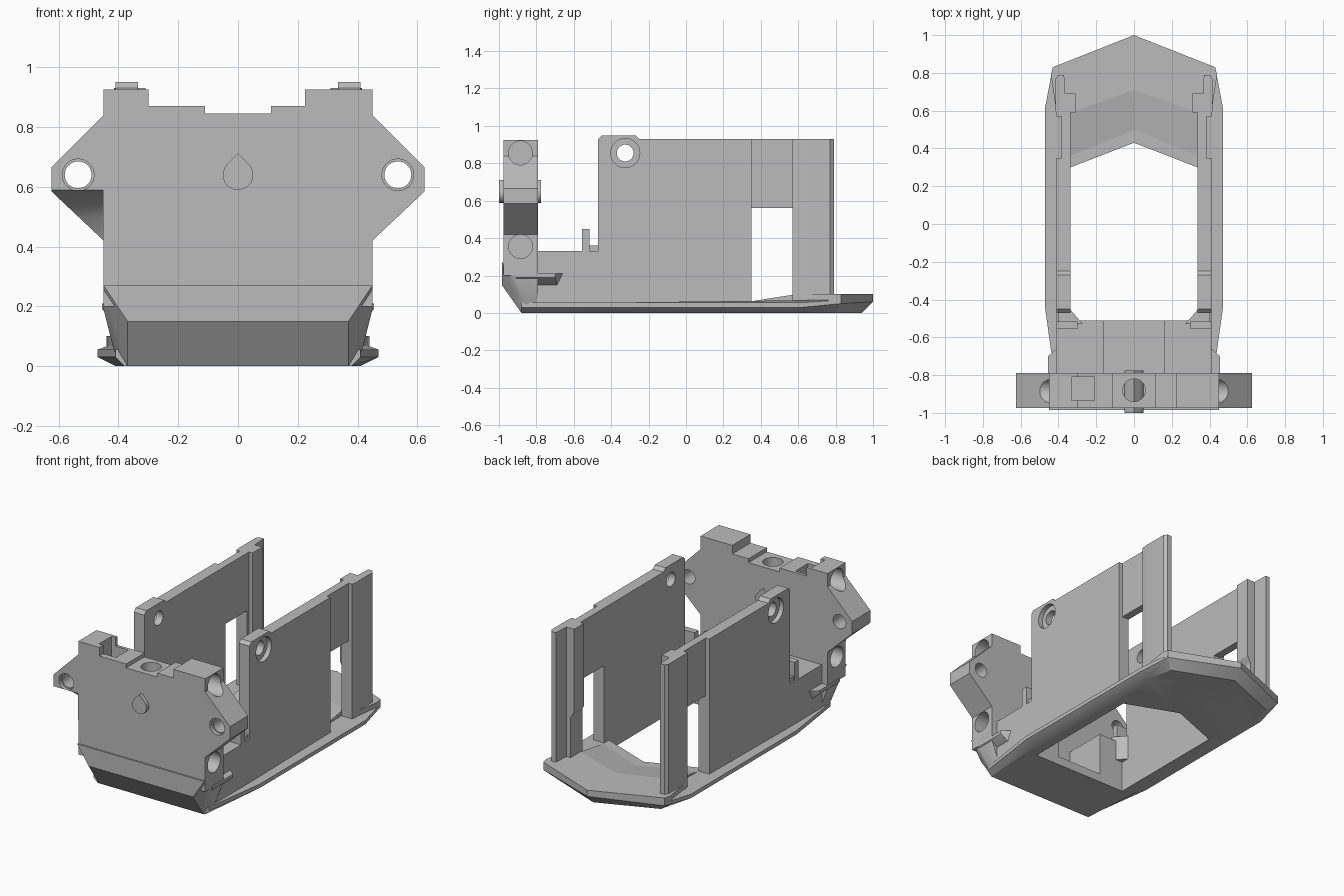
import bpy, bmesh, math
from mathutils import Vector

if "Cube" in bpy.data.objects:
    bpy.data.objects.remove(bpy.data.objects["Cube"])

grey = bpy.data.materials.new("plain_grey")
grey.diffuse_color = (0.5, 0.5, 0.5, 1)
grey.use_nodes = True
grey.node_tree.nodes["Principled BSDF"].inputs["Base Color"].default_value = grey.diffuse_color


def finish(name, bm):
    bmesh.ops.recalc_face_normals(bm, faces=bm.faces)
    me = bpy.data.meshes.new(name)
    bm.to_mesh(me)
    bm.free()
    ob = bpy.data.objects.new(name, me)
    me.materials.append(grey)
    bpy.context.collection.objects.link(ob)
    return ob


def loft(name, rings):
    """Closed solid through rings of equal point count."""
    bm = bmesh.new()
    rs = [[bm.verts.new(p) for p in r] for r in rings]
    n = len(rs[0])
    for a, b in zip(rs, rs[1:]):
        for i in range(n):
            j = (i + 1) % n
            bm.faces.new((a[i], a[j], b[j], b[i]))
    bm.faces.new(rs[0])
    bm.faces.new(rs[-1])
    return finish(name, bm)


def prism(name, pts, axis, a, b):
    """Extrude a 2D outline along an axis from a to b."""
    put = {'x': lambda p, t: (t, p[0], p[1]),
           'y': lambda p, t: (p[0], t, p[1]),
           'z': lambda p, t: (p[0], p[1], t)}[axis]
    return loft(name, [[put(p, t) for p in pts] for t in (a, b)])


def box(name, x, y, z):
    return prism(name, [(x[0], y[0]), (x[1], y[0]), (x[1], y[1]), (x[0], y[1])], 'z', *z)


def hull(name, pts):
    bm = bmesh.new()
    for p in pts:
        bm.verts.new(p)
    bmesh.ops.convex_hull(bm, input=bm.verts)
    bmesh.ops.dissolve_limit(bm, angle_limit=0.01, verts=bm.verts, edges=bm.edges)
    return finish(name, bm)


def disc(c, r, axis, a, b, n=32):
    pts = [(c[0] + r * math.cos(2 * math.pi * i / n),
            c[1] + r * math.sin(2 * math.pi * i / n)) for i in range(n)]
    return prism("cutter", pts, axis, a, b)


def combine(ob, others, op='DIFFERENCE'):
    for c in others:
        m = ob.modifiers.new(op, 'BOOLEAN')
        m.operation, m.object, m.solver = op, c, 'EXACT'
        bpy.context.view_layer.objects.active = ob
        bpy.ops.object.modifier_apply(modifier=m.name)
        bpy.data.objects.remove(c)
    return ob


def both(pts):
    """Add the mirror image of a right-hand outline listed front to back."""
    return pts + [(-x, *r) for x, *r in reversed(pts) if abs(x) > 1e-6]


# Base plate: pointed rear, chamfered underside, large opening
low = both([(.38, -.88, 0), (.41, -.45, 0), (.41, .6, 0), (.375, .79, 0), (0, .94, 0)])
mid = both([(.41, -.88, .03), (.47, -.45, .03), (.47, .62, .03), (.43, .83, .05), (0, 1, .06)])
top = both([(.41, -.88, .055), (.47, -.45, .055), (.47, .62, .055), (.43, .83, .07), (0, 1, .08)])
base = loft("base_plate", [low, mid, top])
opening = both([(.335, -.51), (.335, .3), (0, .43)])
combine(base, [prism("cutter", opening, 'z', -.1, .3)])

# Raised rear nose and the ramp leading up to it
nose = [(0, 1), (-.43, .83), (-.44, .79), (-.41, .59), (-.335, .59), (0, .71),
        (.335, .59), (.41, .59), (.44, .79), (.43, .83)]
prism("rear_nose", nose, 'z', .06, .1)
for s, side in ((1, "right"), (-1, "left")):
    hull("rear_ramp_" + side, [(0, .71, .1), (s * .335, .59, .1), (0, .43, .055),
                               (s * .335, .3, .055), (0, .71, .04), (s * .335, .59, .04)])

    # Side wall with bolt boss, counterbored hole
    wall = prism("side_wall_" + side,
                 [(-.8, .03), (-.8, .33), (-.47, .33), (-.47, .93), (-.45, .95),
                  (-.27, .95), (-.25, .93), (.35, .93), (.35, .03)], 'x', s * .335, s * .41)
    combine(wall, [disc((-.325, .855), .045, 'x', s * .3, s * .5),
                   disc((-.325, .855), .078, 'x', s * .38, s * .5)])

    # Thin panel above the window, rear post and its inner rail
    box("window_panel_" + side, (s * .335, s * .385), (.34, .58), (.56, .93))
    prism("rear_post_" + side, [(s * .335, .57), (s * .41, .57), (s * .415, .6), (s * .415, .77),
                                (s * .4, .79), (s * .37, .79), (s * .365, .69),
                                (s * .335, .69)], 'z', .05, .93)
    hull("inner_rail_" + side, [(s * x, y, z) for y in (.59, .69)
                                for x, z in ((.31, .93), (.31, .4), (.345, .34), (.345, .93))])

    # Front ledge with stop tab and fillet wedge
    box("front_ledge_" + side, (s * .16, s * .4), (-.82, -.51), (.04, .33))
    box("stop_tab_" + side, (s * .3, s * .41), (-.555, -.515), (.3, .45))
    hull("tab_gusset_" + side, [(s * x, y, z) for z in (.2, .36)
                                for x, y in ((.27, -.53), (.34, -.45), (.4, -.45), (.4, -.53))])

    # Flared side lip
    hull("side_lip_" + side, [(s * .36, -.9, .13), (s * .36, -.67, .13), (s * .41, -.9, .15),
                              (s * .41, -.69, .15), (s * .455, -.91, .19), (s * .455, -.70, .19),
                              (s * .455, -.91, .21), (s * .455, -.70, .21),
                              (s * .41, -.66, .21), (s * .36, -.66, .21)])

# Front plate with ears and stepped top
right = [(.45, .2), (.45, .42), (.625, .585), (.625, .665), (.45, .84), (.45, .925),
         (.225, .925), (.225, .87), (.11, .87), (.11, .845)]
left = [(-.11, .845), (-.11, .87), (-.3, .87), (-.3, .925)] + \
       [(-x, z) for x, z in reversed(right[:6])]
plate = prism("front_plate", right + left, 'y', -.975, -.79)
cuts = [disc((0, -.88), .06, 'z', .65, 1),
        box("cutter", (-.33, -.21), (-.935, -.81), (.7, 1)),
        prism("cutter", [(-1.1, .59), (-.976, .59), (-.9, .56), (-.84, .5), (-.8, .42),
                         (-.8, .35), (-1.1, .35)], 'x', -.7, -.452)]
for s in (1, -1):
    cuts += [disc((s * .535, .64), .045, 'y', -1.1, -.7),
             disc((s * .535, .64), .053, 'y', -1.1, -.95)]
    cuts += [disc((-.885, z), .064, 'x', s * .36, s * .7) for z in (.355, .855)]
combine(plate, cuts)

# Chamfered lower front body
hull("front_body", [(s * x, y, z) for s in (1, -1) for x, y, z in (
    (.45, -.985, .27), (.45, -.79, .27), (.37, -.985, .15), (.45, -.91, .19), (.45, -.79, .19),
    (.41, -.93, .13), (.41, -.79, .15), (.37, -.88, 0), (.41, -.85, .03), (.38, -.79, 0))])

# Teardrop pin through the front plate
drop = [(.051 * math.cos(math.radians(a)), .64 + .051 * math.sin(math.radians(a)))
        for a in range(135, 406, 15)] + [(0, .712)]
prism("teardrop_pin", drop, 'y', -1, -.775)

for ob in list(bpy.context.collection.objects):
    bpy.ops.object.select_all(action='DESELECT')
    ob.select_set(True)
    bpy.context.view_layer.objects.active = ob
    bpy.ops.object.shade_smooth_by_angle(angle=math.radians(30))
